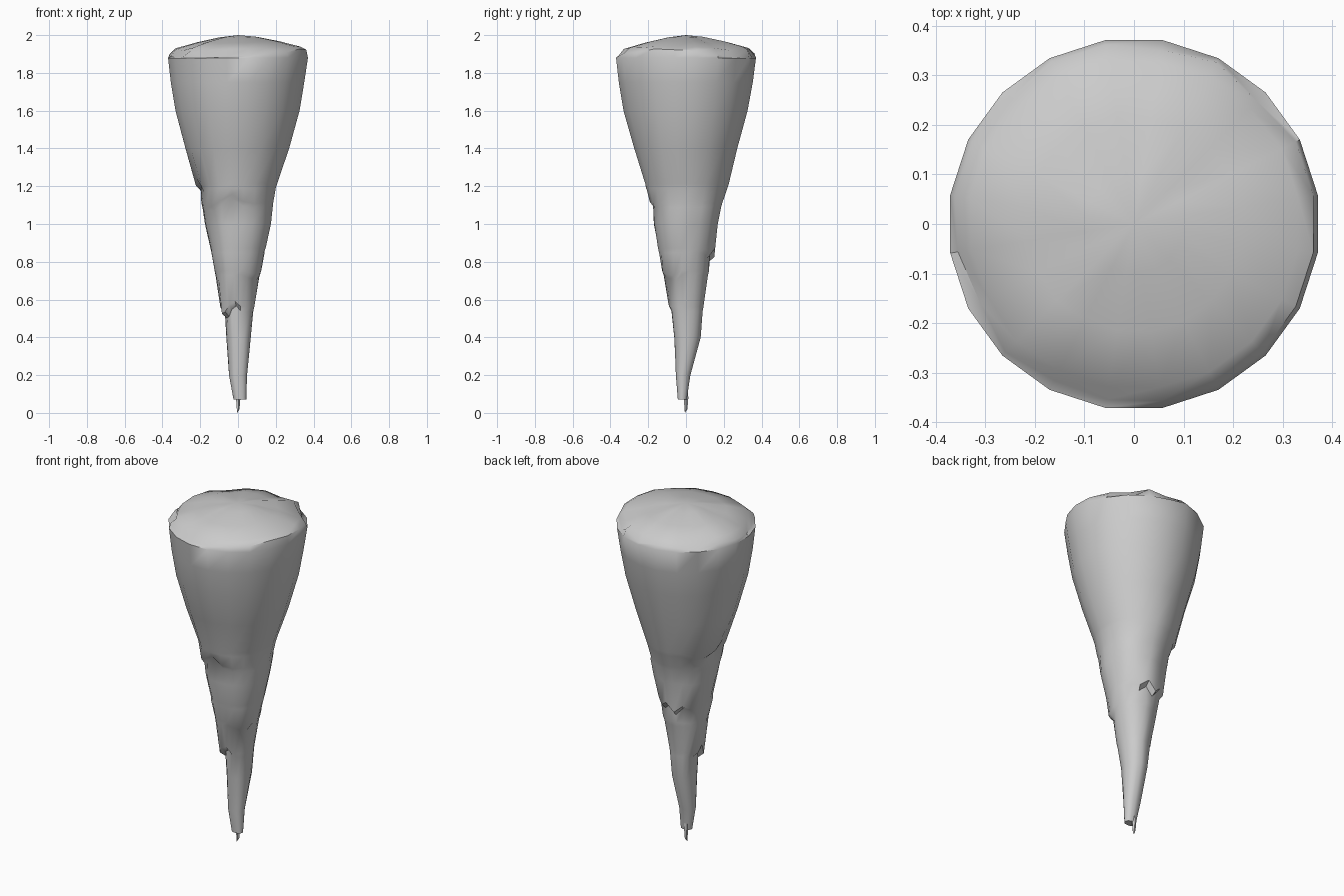
import bpy, bmesh, math, random

random.seed(7)
if "Cube" in bpy.data.objects:
    bpy.data.objects.remove(bpy.data.objects["Cube"], do_unlink=True)

stone = bpy.data.materials.new("grey stone")
stone.use_nodes = True
grey = (0.6, 0.6, 0.6, 1)
stone.diffuse_color = grey
stone.node_tree.nodes["Principled BSDF"].inputs["Base Color"].default_value = grey

SEGS = 20
# Silhouette: height, reach to -x, +x, -y, +y
PROFILE = [
    (0.07, .025, .045, .045, .005), (0.20, .050, .050, .056, .025),
    (0.40, .064, .070, .066, .080), (0.52, .075, .083, .080, .090),
    (0.60, .105, .095, .108, .100), (0.80, .138, .135, .140, .135),
    (1.00, .180, .180, .180, .172), (1.10, .196, .192, .195, .195),
    (1.20, .217, .207, .222, .228), (1.40, .283, .277, .280, .275),
    (1.60, .335, .330, .335, .330), (1.75, .360, .355, .360, .358),
    (1.88, .375, .375, .375, .375)]
# Flowstone lips: height, facing angle, angular spread, depth
LIPS = [(0.55, 215, 75, .16), (0.74, 310, 45, .10), (0.86, 95, 60, .10),
        (1.10, 255, 55, .05), (1.20, 170, 50, .05)]


def reach(z):
    """Interpolate the four reaches at a height."""
    for a, b in zip(PROFILE, PROFILE[1:]):
        if z <= b[0]:
            t = max(0, (z - a[0]) / (b[0] - a[0]))
            return [p + (q - p) * t for p, q in zip(a[1:], b[1:])]
    return PROFILE[-1][1:]


def point(z, ang, scale=1):
    left, right, front, back = reach(z)
    c, s = math.cos(ang), math.sin(ang)
    rx, ry = (left + right) / 2, (front + back) / 2
    return ((right - left) / 2 + rx * c * scale,
            (back - front) / 2 + ry * s * scale, z)


def lip_weight(ang, facing, spread):
    d = abs((math.degrees(ang) - facing + 180) % 360 - 180)
    return max(0, 1 - (d / spread) ** 2)


def bridge(bm, a, b):
    for i in range(len(a)):
        j = (i + 1) % len(a)
        bm.faces.new((a[i], a[j], b[j], b[i]))


def finish(bm, name, angle):
    bmesh.ops.recalc_face_normals(bm, faces=bm.faces)
    mesh = bpy.data.meshes.new(name)
    bm.to_mesh(mesh)
    bm.free()
    mesh.materials.append(stone)
    ob = bpy.data.objects.new(name, mesh)
    bpy.context.collection.objects.link(ob)
    bpy.ops.object.select_all(action='DESELECT')
    ob.select_set(True)
    bpy.context.view_layer.objects.active = ob
    bpy.ops.object.shade_smooth_by_angle(angle=math.radians(angle))


# Stalactite body: plain rows, with a pair of rows at each lip
rows = [(p[0], None, 0) for p in PROFILE if p[0] not in (.52, .60, .80, 1.1, 1.2)]
for lip in LIPS:
    rows += [(lip[0] - .012, lip, -1), (lip[0] + .012, lip, 1)]
rows.sort(key=lambda r: r[0])
angles = [2 * math.pi * (i + .5) / SEGS for i in range(SEGS)]
flutes = [random.uniform(-1, 1) for _ in angles]

bm = bmesh.new()
rings = []
for z, lip, side in rows:
    ring = []
    for i, ang in enumerate(angles):
        rough = 0 if z > 1.5 else .04 * min(1, (1.5 - z) * 2)
        scale = 1 + rough * (flutes[i] + random.uniform(-.5, .5)) - rough * .6
        dz = 0
        if lip:
            w = lip_weight(ang, lip[1], lip[2])
            scale += side * lip[3] * w * (.6 if side > 0 else 1)
            dz = .05 * w * flutes[(i + 3) % SEGS]
        x, y, zz = point(z, ang, scale)
        ring.append(bm.verts.new((x, y, zz + dz)))
    rings.append(ring)

# Broken rim and domed top
chips = [random.random() for _ in angles]
for r, z, jag in ((.366, 1.90, .03), (.335, 1.93, .012), (.22, 1.962, .008), (.1, 1.988, .004)):
    ring = []
    for ang, chip in zip(angles, chips):
        drop = jag * (chip * 2 - 1)
        rr = r - max(0, drop) * .6
        ring.append(bm.verts.new((rr * math.cos(ang), rr * math.sin(ang), z - drop)))
    rings.append(ring)
for a, b in zip(rings, rings[1:]):
    bridge(bm, a, b)
peak = bm.verts.new((0, 0, 2))
for i in range(SEGS):
    bm.faces.new((rings[-1][i], rings[-1][(i + 1) % SEGS], peak))
bm.faces.new(rings[0])
finish(bm, "stalactite_body", 42)

# Thin dripping tip
bm = bmesh.new()
tip_rings = []
for z, r, y in ((.24, .022, -.02), (.08, .013, 0), (.02, .008, 0)):
    tip_rings.append([bm.verts.new((r * math.cos(a), y + r * math.sin(a), z))
                      for a in (k * math.tau / 5 for k in range(5))])
for a, b in zip(tip_rings, tip_rings[1:]):
    bridge(bm, a, b)
end = bm.verts.new((-.004, -.006, 0))
for i in range(5):
    bm.faces.new((tip_rings[-1][i], tip_rings[-1][(i + 1) % 5], end))
bm.faces.new(tip_rings[0])
finish(bm, "drip_tip", 30)
